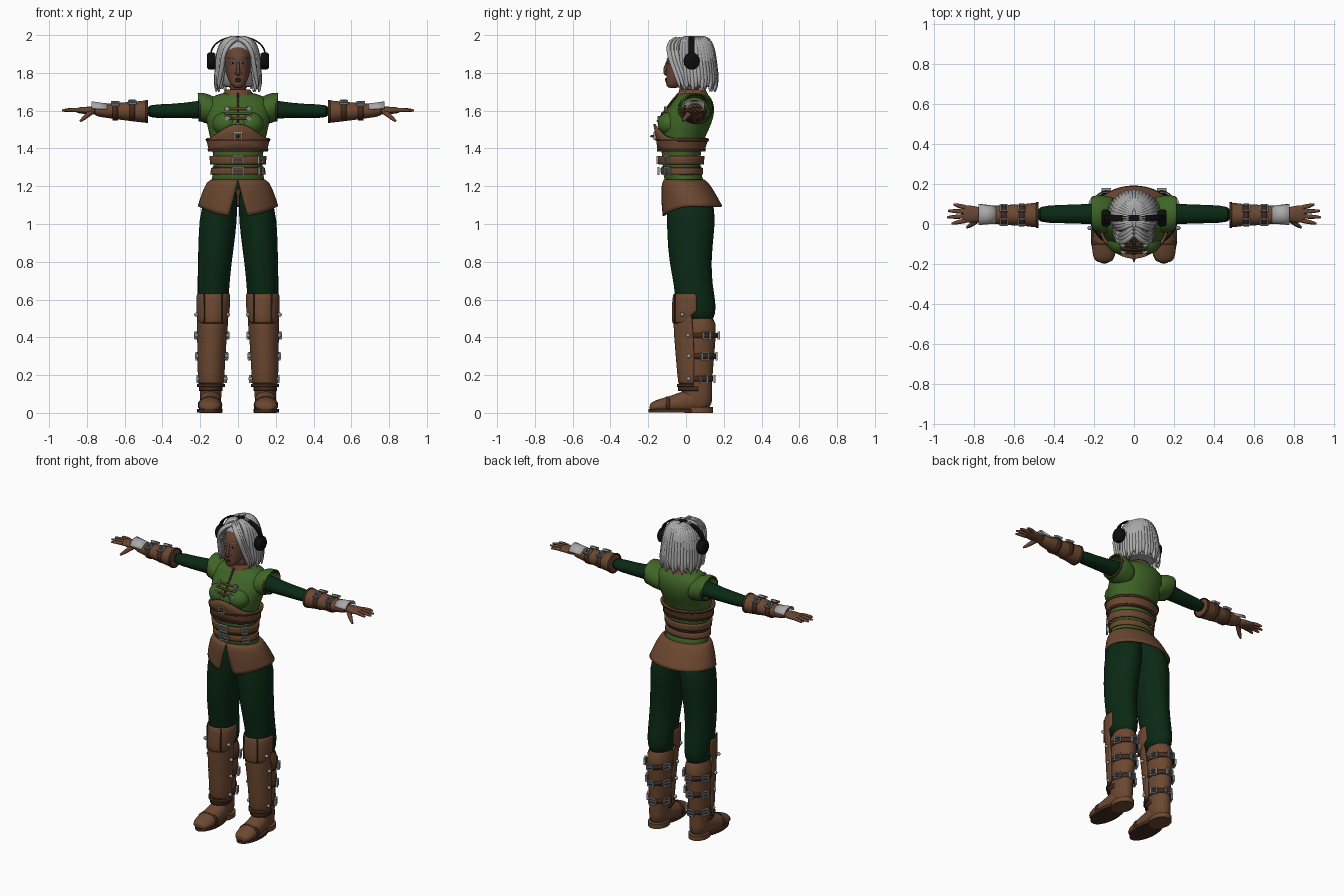
import bpy, bmesh
from math import sin, cos, pi, radians
from mathutils import Matrix, Vector

cube = bpy.data.objects.get("Cube")
if cube:
    bpy.data.objects.remove(cube)


def material(name, r, g, b):
    m = bpy.data.materials.new(name)
    m.use_nodes = True
    m.diffuse_color = (r, g, b, 1)
    m.node_tree.nodes["Principled BSDF"].inputs["Base Color"].default_value = (r, g, b, 1)
    return m


GREEN = material("leaf green", .05, .13, .02)
PINE = material("dark pine green", .003, .022, .007)
LEATHER = material("brown leather", .15, .065, .03)
DARK = material("dark leather", .06, .024, .013)
SKIN = material("brown skin", .14, .06, .033)
HAIR = material("silver hair", .4, .4, .4)
METAL = material("grey metal", .3, .31, .32)
BLACK = material("black plastic", .004, .004, .004)


def finish(name, mesh, mat, mirror=False, sub=0, thick=0):
    """Link a mesh, colour it and add its modifiers."""
    ob = bpy.data.objects.new(name, mesh)
    bpy.context.collection.objects.link(ob)
    mesh.materials.clear()
    mesh.materials.append(mat)
    bpy.ops.object.select_all(action='DESELECT')
    ob.select_set(True)
    bpy.context.view_layer.objects.active = ob
    bpy.ops.object.shade_smooth_by_angle(angle=radians(45))
    if thick:
        ob.modifiers.new("thickness", 'SOLIDIFY').thickness = thick
    if sub:
        ob.modifiers.new("smooth", 'SUBSURF').levels = sub
        ob.modifiers["smooth"].render_levels = sub
    if mirror:
        ob.modifiers.new("mirror", 'MIRROR')
    return ob


def finish_bm(name, bm, mat, **kw):
    bmesh.ops.recalc_face_normals(bm, faces=bm.faces)
    mesh = bpy.data.meshes.new(name)
    bm.to_mesh(mesh)
    bm.free()
    return finish(name, mesh, mat, **kw)


def grid(name, rows, mat, closed=True, caps=False, **kw):
    """Skin rows of points."""
    bm = bmesh.new()
    rows = [[bm.verts.new(p) for p in row] for row in rows]
    n = len(rows[0])
    for a, b in zip(rows, rows[1:]):
        for i in range(n if closed else n - 1):
            j = (i + 1) % n
            bm.faces.new((a[i], a[j], b[j], b[i]))
    if caps:
        bm.faces.new(rows[0])
        bm.faces.new(rows[-1])
    return finish_bm(name, bm, mat, **kw)


def loft(name, rings, mat, axis='z', arc=None, n=24, caps=True, floor=False, **kw):
    """Rings are (position on axis, centre u, centre v, radius u, radius v)."""
    rows = []
    for t, u, v, ru, rv in rings:
        row = []
        for i in range(n):
            a = 2 * pi * i / n if not arc else arc[0] + (arc[1] - arc[0]) * i / (n - 1)
            p, q = u + ru * cos(a), v + rv * sin(a)
            if floor:
                q = max(q, .012)
            row.append({'x': (t, p, q), 'y': (p, t, q), 'z': (p, q, t)}[axis])
        rows.append(row)
    return grid(name, rows, mat, closed=not arc, caps=caps and not arc, **kw)


def tubes(name, paths, mat, mirror=False, flat=None):
    """Smooth tapered tubes; each path is a list of (x, y, z, radius)."""
    cu = bpy.data.curves.new(name, 'CURVE')
    cu.dimensions = '3D'
    cu.bevel_depth = 1
    cu.bevel_resolution = 2
    cu.resolution_u = 5
    cu.use_fill_caps = True
    for path in paths:
        s = cu.splines.new('NURBS')
        s.points.add(len(path) - 1)
        for pt, (x, y, z, r) in zip(s.points, path):
            pt.co, pt.radius = (x, y, z, 1), r
        s.order_u = min(4, len(path))
        s.use_endpoint_u = True
    tmp = bpy.data.objects.new(name, cu)
    bpy.context.collection.objects.link(tmp)
    bpy.context.view_layer.update()
    mesh = bpy.data.meshes.new_from_object(tmp.evaluated_get(bpy.context.evaluated_depsgraph_get()))
    bpy.data.objects.remove(tmp)
    if flat:
        mesh.transform(flat)
    return finish(name, mesh, mat, mirror=mirror)


def ellipsoids(name, items, mat, mirror=True):
    bm = bmesh.new()
    for loc, size in items:
        bmesh.ops.create_uvsphere(bm, u_segments=16, v_segments=10, radius=1,
                                  matrix=Matrix.Translation(loc) @ Matrix.Diagonal((*size, 1)))
    return finish_bm(name, bm, mat, mirror=mirror)


def buckles(name, items, mirror=False):
    """Rectangular frames with a prong; items are (centre, outward normal, width, height)."""
    bm = bmesh.new()
    for loc, normal, w, h in items:
        nrm = Vector(normal).normalized()
        up = Vector((0, 0, 1)) if abs(nrm.z) < .9 else Vector((1, 0, 0))
        side = up.cross(nrm)
        basis = Matrix((side, nrm, up)).transposed().to_4x4()
        for x, z, sx, sz in ((-w, 0, .007, h * 2), (w, 0, .007, h * 2), (0, h, w * 2, .007),
                             (0, -h, w * 2, .007), (0, 0, w * 2, .005)):
            bmesh.ops.create_cube(bm, size=1, matrix=Matrix.Translation(loc) @ basis
                                  @ Matrix.Translation((x, 0, z)) @ Matrix.Diagonal((sx, .012, sz, 1)))
    return finish_bm(name, bm, METAL, mirror=mirror)


# Jerkin: profile reused by the belts
TORSO = [(1.18, 0, .01, .155, .115), (1.25, 0, -.02, .137, .1), (1.32, 0, -.025, .127, .1),
         (1.4, 0, -.025, .137, .106), (1.47, 0, -.018, .152, .124), (1.53, 0, -.008, .166, .145),
         (1.6, 0, .025, .178, .13), (1.65, 0, .038, .178, .106), (1.68, 0, .04, .13, .085),
         (1.7, 0, .04, .06, .06)]


def body(z, a, off=0):
    """Point on the torso at a height and an angle."""
    for p, q in zip(TORSO, TORSO[1:]):
        if p[0] <= z <= q[0]:
            k = (z - p[0]) / (q[0] - p[0])
            _, _, cy, rx, ry = [s + (e - s) * k for s, e in zip(p, q)]
            return ((rx + off) * cos(a), cy + (ry + off) * sin(a), z)


def belt(name, low, high, mat, off=.008, peak=0):
    rows = []
    for k in range(4):
        row = []
        for i in range(48):
            a = 2 * pi * i / 48
            rise = peak * max(0, -sin(a)) ** 4
            row.append(body(low + (high + rise - low) * k / 3, a, off))
        rows.append(row)
    grid(name, rows, mat, thick=.01)


loft("jerkin", TORSO, GREEN, sub=1)
ellipsoids("jerkin_bust", [((.068, -.086, 1.53), (.068, .064, .062))], GREEN)
loft("cap_sleeves", [(.1, .045, 1.59, .09, .07), (.165, .05, 1.612, .096, .082), (.195, .052, 1.617, .09, .077),
                     (.213, .055, 1.625, .082, .072)], GREEN, axis='x', caps=False, mirror=True, sub=1, thick=.01)
loft("armhole_trim", [(.2, .053, 1.617, .088, .075), (.208, .053, 1.617, .086, .073)], DARK, axis='x', caps=False,
     mirror=True, thick=.008)
belt("corset", 1.385, 1.455, LEATHER, .01, .075)
belt("corset_trim", 1.44, 1.452, DARK, .014)
belt("corset_lower_trim", 1.385, 1.397, DARK, .014)
belt("upper_belt", 1.315, 1.36, LEATHER, .01)
belt("lower_belt", 1.262, 1.297, LEATHER, .012)
belt("belt_seam", 1.297, 1.305, DARK, .006)
loft("collar", [(1.67, 0, .038, .1, .088), (1.69, 0, .038, .078, .078), (1.715, 0, .032, .064, .07)], LEATHER,
     caps=False, thick=.008, sub=1)
front = -pi / 2
tubes("chest_laces", [[(*body(z, front + a, .014), .006) for a in (-.38, -.2, 0, .2, .38)]
                      for z in (1.56, 1.585, 1.61)], LEATHER)
tubes("chest_seam", [[(*body(1.54 + .03 * i, front, .006), .006) for i in range(6)]], DARK)
buckles("torso_buckles", [(body(z, front + a, .024), (sin(a), -cos(a), 0), w, .018)
                          for z, a, w in ((1.338, 0, .03), (1.28, 0, .03), (1.338, .9, .016), (1.28, .9, .016),
                                          (1.465, 0, .02))])
buckles("lace_clasps", [(body(z, front + a, .016), (sin(a), -cos(a), 0), .008, .008)
                        for z in (1.56, 1.61) for a in (-.3, .3)])
ellipsoids("corset_stud", [((0, -.165, 1.465), (.008, .025, .008))], DARK, mirror=False)

# Flared skirt, split at the front
rows = []
for k in range(9):
    t = k / 8
    f, gap, row = t ** .6, .005 + .24 * t, []
    for i in range(49):
        a = front + gap + (2 * pi - 2 * gap) * i / 48
        bottom = 1.095 - .055 * max(0, -sin(a)) ** 2
        row.append(((.145 + .068 * f) * cos(a), -.01 + .042 * t + (.108 + .052 * f) * sin(a),
                    1.235 + (bottom - 1.235) * t))
    rows.append(row)
grid("skirt", rows, LEATHER, closed=False, thick=.01)

# Trousers
loft("trousers", [(1.21, .07, 0, .07, .1), (1.08, .102, .03, .1, .132), (.95, .11, .023, .099, .125),
                  (.8, .123, .022, .09, .112), (.68, .13, .038, .085, .102), (.58, .132, .052, .082, .108),
                  (.52, .132, .06, .074, .095), (.48, .132, .06, .06, .08)], PINE, mirror=True, sub=1)

# Boots
SHAFT = [(.525, .135, .07, .074, .09), (.42, .137, .066, .074, .094), (.3, .14, .06, .067, .09),
         (.15, .143, .055, .059, .082), (.09, .145, .058, .057, .08), (.015, .145, .064, .056, .076)]
loft("boot_shafts", SHAFT, LEATHER, mirror=True, sub=1)
loft("boot_feet", [(.1, .145, .07, .05, .07), (.03, .145, .065, .056, .07), (-.04, .146, .05, .058, .055),
                   (-.11, .149, .04, .063, .042), (-.165, .15, .034, .057, .033), (-.195, .15, .028, .035, .02)],
     LEATHER, axis='y', floor=True, mirror=True, sub=1)
loft("boot_soles", [(z, .149, -.065, .067, .134) for z in (.002, .02)], DARK, mirror=True)
loft("boot_heels", [(z, .145, .068, .06, .076) for z in (0, .03)], LEATHER, mirror=True)
loft("toe_straps", [(y, .148, .042, .065, .045) for y in (-.105, -.085)], DARK, axis='y', floor=True,
     mirror=True, caps=False, thick=.006)
loft("ankle_straps", [(z, .145, .035, .062, .078) for z in (.115, .14)], DARK, mirror=True, caps=False, thick=.006)
loft("shin_guards", [(.14, .143, .04, .07, .082), (.3, .141, .04, .074, .094), (.42, .137, .035, .08, .1),
                     (.54, .133, .025, .086, .094)], LEATHER, arc=(-pi - .05, .05), mirror=True, sub=1, thick=.012)
loft("shin_trim", [(z, .143, .04, .075, .088) for z in (.138, .152)], DARK, arc=(-pi, 0), mirror=True, thick=.008)
KNEE = [(.635, .13, .03, .091, .1), (.56, .131, .026, .089, .102), (.47, .134, .03, .086, .106)]
knee = loft("knee_guards", KNEE, LEATHER, arc=(-pi - .3, .3), mirror=True, sub=1, thick=.012)
for v in knee.data.vertices:
    if v.co.z < .5:
        v.co.z += .07 * max(0, (v.co.y + .02) / .08)
tubes("knee_seams", [[(.131 + .09 * cos(a), .028 + .104 * sin(a), z, .004) for z in (.63, .55, .48)]
                     for a in (-pi * .68, -pi * .32)], DARK, mirror=True)
clasps = []
for z, y, r in ((.41, .066, .078), (.3, .06, .072), (.18, .056, .065)):
    loft("boot_strap", [(z + d, .139, y, r, r + .023) for d in (-.014, .014)], DARK, mirror=True,
         caps=False, thick=.007)
    for a in (.42, pi - .42, pi / 2):
        clasps.append(((.139 + (r + .008) * cos(a), y + (r + .03) * sin(a), z), (cos(a), sin(a), 0), .02, .018))
buckles("boot_buckles", clasps, mirror=True)
ellipsoids("boot_studs", [((x, y, z), (.011, .011, .011)) for z, y, r in
                          ((.52, -.02, .085), (.41, .01, .083), (.3, .015, .077), (.18, .015, .072))
                          for x in (.136 + r, .138 - r)], METAL)

# Arms and gauntlets
loft("sleeves", [(.14, .05, 1.61, .06, .055), (.22, .05, 1.605, .05, .045), (.35, .05, 1.597, .046, .037),
                 (.5, .048, 1.597, .044, .038)], PINE, axis='x', mirror=True, sub=1)
GLOVE = [(.475, .045, 1.595, .064, .06), (.49, .045, 1.595, .063, .06), (.54, .045, 1.595, .055, .054),
         (.62, .045, 1.597, .052, .046), (.7, .046, 1.6, .046, .038), (.77, .048, 1.6, .04, .028)]
loft("gauntlets", GLOVE, LEATHER, axis='x', mirror=True, sub=1)
loft("gauntlet_trim", [(x, .045, 1.595, .064, .061) for x in (.477, .489)], DARK, axis='x', mirror=True,
     caps=False, thick=.006)
for x, r in ((.56, .058), (.65, .053)):
    loft("gauntlet_strap", [(x + d, .045, 1.597, r, r - .005) for d in (-.014, .014)], DARK, axis='x',
         mirror=True, caps=False, thick=.006)
buckles("gauntlet_buckles", [((x, .045 + s * .035, 1.597 + h), (0, s * .45, 1), .016, .018)
                             for x, h in ((.56, .048), (.65, .042)) for s in (-1, 1)], mirror=True)
loft("wrist_plates", [(.69, .046, 1.597, .046, .042), (.73, .047, 1.598, .05, .045), (.775, .048, 1.6, .055, .05)],
     HAIR, axis='x', arc=(.25, pi - .25), n=12, mirror=True, thick=.007)

# Hands
loft("palms", [(.75, .047, 1.6, .033, .024), (.79, .048, 1.6, .04, .021), (.83, .05, 1.602, .045, .018),
               (.86, .052, 1.602, .042, .013)], SKIN, axis='x', mirror=True, sub=1)
fingers = [[(.84, .05 + k * .022, 1.603, .012), (.88, .05 + k * .027, 1.606, .011),
            (tip - .01, .05 + k * .031, 1.602, .009), (tip, .05 + k * .032, 1.6, .005)]
           for k, tip in ((-1.5, .91), (-.5, .932), (.5, .928), (1.5, .9))]
fingers.append([(.775, .03, 1.595, .016), (.8, .005, 1.575, .014), (.82, -.01, 1.555, .011), (.835, -.017, 1.545, .006)])
tubes("fingers", fingers, SKIN, mirror=True)

# Head and face
loft("neck", [(1.66, 0, .04, .05, .05), (1.72, 0, .015, .041, .048), (1.78, 0, .015, .042, .05)], SKIN, sub=1)
loft("head", [(1.718, 0, -.072, .02, .024), (1.738, 0, -.058, .04, .05), (1.775, 0, -.03, .058, .074),
              (1.82, 0, 0, .067, .105), (1.88, 0, .01, .073, .11), (1.93, 0, .02, .07, .1),
              (1.97, 0, .03, .045, .06)], SKIN, sub=1)
tubes("nose", [[(0, -.094, 1.865, .007), (0, -.108, 1.835, .008), (0, -.119, 1.805, .012), (0, -.1, 1.792, .01)]], SKIN)
ellipsoids("nostrils", [((.011, -.104, 1.799), (.008, .01, .007))], SKIN)
tubes("lips", [[(s * .02, -.092, z, .003), (s * .008, -.106, z + .001, .006), (0, -.107, z, .005)]
               for z in (1.757, 1.767) for s in (-1, 1)], DARK)
ellipsoids("eyes", [((.029, -.087, 1.852), (.012, .008, .006))], HAIR)
ellipsoids("irises", [((.028, -.094, 1.852), (.005, .003, .005))], BLACK)
tubes("eyebrows", [[(.012, -.1, 1.873, .003), (.033, -.095, 1.883, .004), (.052, -.072, 1.876, .002)]], HAIR, mirror=True)

# Hair: inner shell with overlapping locks
loft("hair_shell", [(1.715, 0, .075, .1, .08), (1.78, 0, .06, .1, .085), (1.86, 0, .045, .097, .098),
                    (1.93, 0, .03, .092, .108), (1.965, 0, .03, .07, .085), (1.985, 0, .03, .03, .04)], HAIR, sub=1)
locks = []
for i in range(29):
    a = radians(-38 + 256 * i / 28)
    c, s, low = cos(a), sin(a), 1.705 + .014 * (i % 3)
    locks.append([(.01 * c, .03 + .05 * s, 1.983, .012), (.075 * c, .035 + .085 * s, 1.985, .016),
                  (.105 * c, .04 + .105 * s, 1.9, .017), (.106 * c, .052 + .1 * s, 1.8, .017),
                  (.118 * c, .056 + .108 * s, low + .03, .014), (.115 * c, .055 + .1 * s, low - .005, .003)])
tubes("hair_locks", locks, HAIR)
tubes("hair_fringe", [[(.003, -.05 + d, 1.98, .012), (.045, -.092 + d, 1.965, .016), (.078, -.09 + d, 1.9, .014),
                       (.082, -.07 + d, 1.84, .013), (.1, -.04 + d, 1.76, .013), (.105, -.03 + d, 1.715, .003)]
                      for d in (0, .018, .036)], HAIR, mirror=True)

# Headphones
rows = []
for i in range(33):
    a = pi * i / 32
    rows.append([(r * cos(a), .03 + y, 1.88 + (r - .033) * sin(a) ** .8)
                 for r, y in ((.141, -.016), (.149, -.016), (.149, .016), (.141, .016))])
grid("headband", rows, BLACK, caps=True)
loft("ear_cups", [(.118, .03, 1.863, .034, .038), (.132, .03, 1.863, .043, .046), (.155, .03, 1.863, .042, .045),
                  (.163, .03, 1.863, .034, .036)], BLACK, axis='x', mirror=True)
